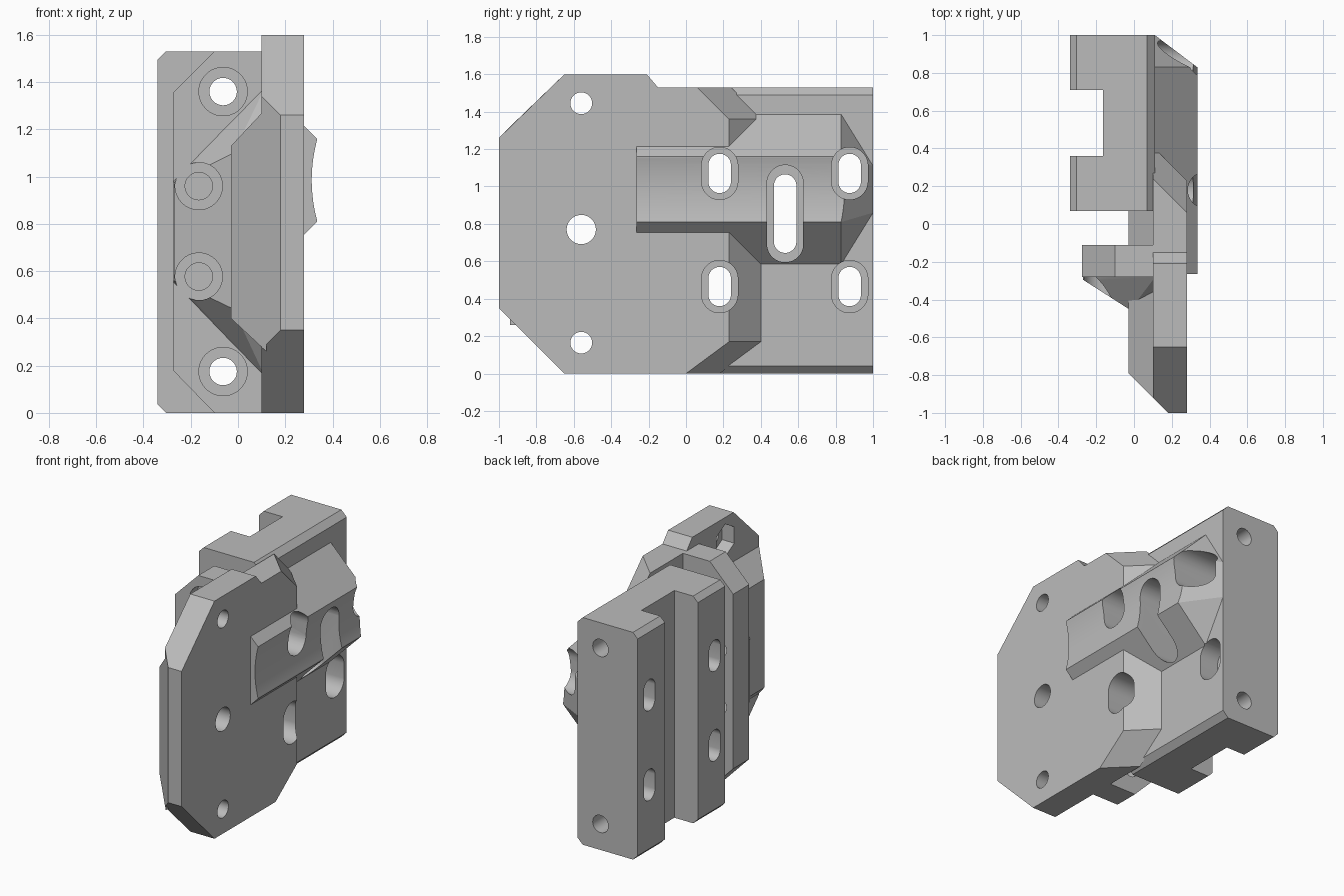
import bpy, bmesh, math
from mathutils import Vector

old = bpy.data.objects.get("Cube")
if old:
    bpy.data.objects.remove(old, do_unlink=True)

grey = bpy.data.materials.new("plain_grey")
grey.use_nodes = True
colour = (0.5, 0.5, 0.5, 1)
grey.diffuse_color = colour
grey.node_tree.nodes["Principled BSDF"].inputs["Base Color"].default_value = colour


def finish(name, bm):
    bmesh.ops.recalc_face_normals(bm, faces=bm.faces)
    mesh = bpy.data.meshes.new(name)
    bm.to_mesh(mesh)
    bm.free()
    mesh.materials.append(grey)
    ob = bpy.data.objects.new(name, mesh)
    bpy.context.collection.objects.link(ob)
    return ob


def loft(name, loops):
    """Solid through matching loops of points, capped at both ends."""
    bm = bmesh.new()
    rings = [[bm.verts.new(p) for p in loop] for loop in loops]
    for a, b in zip(rings, rings[1:]):
        for i in range(len(a)):
            j = (i + 1) % len(a)
            bm.faces.new((a[i], a[j], b[j], b[i]))
    bm.faces.new(rings[0])
    bm.faces.new(rings[-1])
    return finish(name, bm)


def hull(name, points):
    bm = bmesh.new()
    for p in points:
        bm.verts.new(p)
    bmesh.ops.convex_hull(bm, input=bm.verts)
    bmesh.ops.dissolve_limit(bm, angle_limit=0.01, verts=bm.verts, edges=bm.edges)
    return finish(name, bm)


def along_y(name, profile, y0, y1):
    return loft(name, [[(x, y, z) for x, z in profile] for y in (y0, y1)])


def box(name, lo, hi):
    return hull(name, [(x, y, z) for x in (lo[0], hi[0])
                       for y in (lo[1], hi[1]) for z in (lo[2], hi[2])])


def ring(r, half=0, n=48):
    """Circle, or upright capsule when half exceeds r."""
    s = max(0, half - r)
    pts = []
    for i in range(n):
        a = math.tau * (i + 0.5) / n
        pts.append((r * math.cos(a), r * math.sin(a) + math.copysign(s, math.sin(a))))
    return pts


def bore_x(y, z, r, x0, x1, half=0, n=48):
    return loft("bore", [[(x, y + a, z + b) for a, b in ring(r, half, n)] for x in (x0, x1)])


def bore_y(x, z, r, y0, y1, n=48):
    return along_y("bore", [(x + a, z + b) for a, b in ring(r, 0, n)], y0, y1)


def boolean(target, tool, operation):
    mod = target.modifiers.new("join", 'BOOLEAN')
    mod.operation = operation
    mod.solver = 'EXACT'
    mod.object = tool
    bpy.context.view_layer.objects.active = target
    bpy.ops.object.modifier_apply(modifier=mod.name)
    bpy.data.objects.remove(tool, do_unlink=True)


# clipped side plate: front edge bevelled inward, rear edge sloping down to the block
def plate_loop(x):
    f = max(0, 0.18 - x)
    b = 0.28 - x
    pts = [(-1 + f, 0.35 - f), (-0.65, 0), (b, 0), (0.23 + b, 0.17), (0.23 + b, 1.36),
           (0.06 + b, 1.53), (-0.15, 1.53), (-0.21, 1.6), (-0.65, 1.6), (-1 + f, 1.26 + f)]
    return [(x, y, z) for y, z in pts]


body = loft("bracket_body", [plate_loop(x) for x in (0.1, 0.18, 0.28)])

# rear block with bevelled long edges
block = along_y("rear_block", [(-0.34, 0.035), (-0.305, 0), (0.07, 0), (0.11, 0.04), (0.11, 1.49),
                               (0.07, 1.53), (-0.305, 1.53), (-0.34, 1.495)], 0.07, 1)

# thick rib behind the plate
rib = hull("plate_rib", [p for x, y, lo, hi in ((0.12, -0.94, 0.26, 1.29), (-0.03, -0.79, 0.4, 1.13))
                         for z in (lo, hi) for p in ((x, y, z), (x, 0.1, z))])

# cross flange with clipped corners
flange = along_y("cross_flange", [(-0.275, 0.18), (-0.1, 0), (0.13, 0), (0.13, 1.53),
                                  (-0.1, 1.53), (-0.275, 1.355)], -0.28, -0.11)

# gusset tapering from the flange onto the rib
gusset = hull("flange_gusset", [(x, y, z) for x, y, lo, hi in (
    (0.12, -0.27, 0.14, 1.39), (-0.27, -0.27, 0.545, 0.99), (-0.27, -0.295, 0.56, 0.975),
    (0.12, -0.35, 0.25, 1.29), (-0.03, -0.35, 0.4, 1.14), (-0.02, -0.455, 0.44, 1.1))
    for z in (lo, hi)])

# raised saddle on the outer face
saddle = hull("saddle", [(x, y, z) for x, y, lo, hi in (
    (0.335, -0.265, 0.81, 1.16), (0.335, 0.83, 0.81, 1.16), (0.1, -0.265, 0.575, 1.395),
    (0.1, 0.83, 0.575, 1.395), (0.11, 1, 0.86, 1.11), (0.1, 1, 0.86, 1.11))
    for z in (lo, hi)])
boolean(saddle, bore_y(0.312 + 0.65, 0.985, 0.65, -0.5, 1.2, 160), 'DIFFERENCE')

for part in (block, rib, flange, gusset, saddle):
    boolean(body, part, 'UNION')

# channel between the two rear rails
boolean(body, box("channel", (-0.5, 0.36, -0.1), (-0.165, 0.71, 1.7)), 'DIFFERENCE')

# slotted bolt holes with wide recesses
slots = [(y, z, 0.105, 0.14) for y in (0.18, 0.875) for z in (0.465, 1.07)]
slots.append((0.53, 0.855, 0.21, 0.26))
for y, z, inner, outer in slots:
    boolean(body, bore_x(y, z, 0.06, -0.5, 0.5, inner), 'DIFFERENCE')
    boolean(body, bore_x(y, z, 0.097, -0.03, 0.5, outer), 'DIFFERENCE')

# plate holes, the outer two with hexagonal nut pockets
for z, r in ((0.165, 0.058), (0.77, 0.078), (1.445, 0.058)):
    boolean(body, bore_x(-0.56, z, r, -0.5, 0.5), 'DIFFERENCE')
    if r < 0.07:
        boolean(body, bore_x(-0.56, z, 0.11, 0, 0.19, 0, 6), 'DIFFERENCE')

# lengthwise bolt holes through flange and block
for z in (0.175, 1.36):
    boolean(body, bore_y(-0.063, z, 0.058, -0.6, 1.2), 'DIFFERENCE')
    boolean(body, bore_y(-0.063, z, 0.1025, -0.6, -0.2), 'DIFFERENCE')

# recessed bolt holes in the gusset, ending at the gap
for z in (0.577, 0.96):
    boolean(body, bore_y(-0.166, z, 0.1, -0.6, -0.279), 'DIFFERENCE')
    boolean(body, bore_y(-0.166, z, 0.058, -0.6, 0), 'DIFFERENCE')

bpy.ops.object.select_all(action='DESELECT')
body.select_set(True)
bpy.context.view_layer.objects.active = body
bpy.ops.object.shade_smooth_by_angle(angle=math.radians(20))
